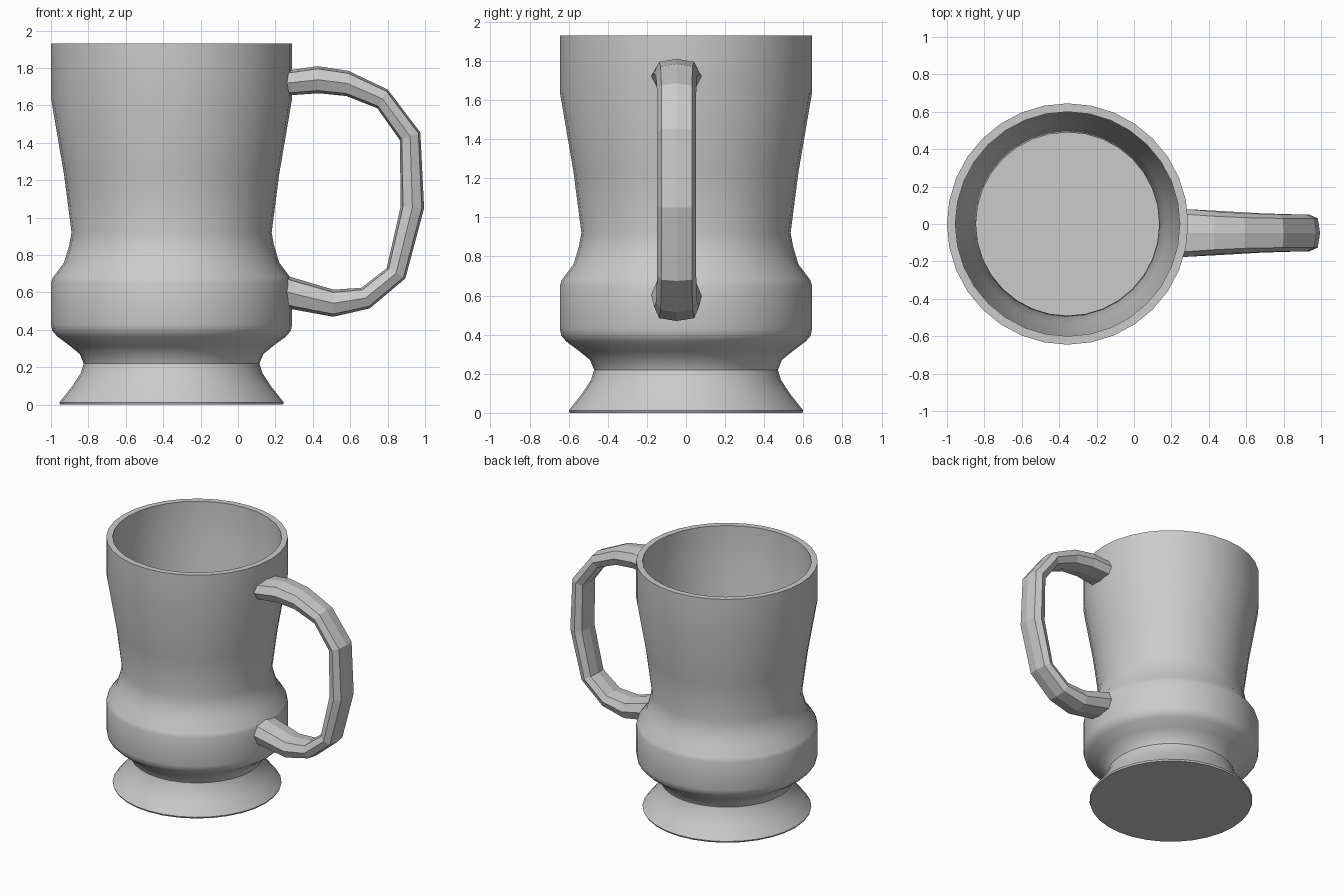
import bpy, bmesh, math
from mathutils import Vector

cube = bpy.data.objects.get("Cube")
if cube:
    bpy.data.objects.remove(cube, do_unlink=True)

grey = bpy.data.materials.new("plain grey")
grey.use_nodes = True
GREY = (0.6, 0.6, 0.6, 1)
grey.diffuse_color = GREY
grey.node_tree.nodes["Principled BSDF"].inputs["Base Color"].default_value = GREY

AXIS_X = -0.355   # centre of the cup
SIDES = 32


def loft(name, rings, cap_start=True, cap_end=True, smooth=None):
    """Skin a list of equal-sized point rings into one object."""
    bm = bmesh.new()
    loops = [[bm.verts.new(p) for p in ring] for ring in rings]
    n = len(loops[0])
    for a, b in zip(loops, loops[1:]):
        for i in range(n):
            j = (i + 1) % n
            bm.faces.new((a[i], a[j], b[j], b[i]))
    if cap_start:
        bm.faces.new(loops[0][::-1])
    if cap_end:
        bm.faces.new(loops[-1])
    bmesh.ops.recalc_face_normals(bm, faces=bm.faces)
    mesh = bpy.data.meshes.new(name)
    bm.to_mesh(mesh)
    bm.free()
    mesh.materials.append(grey)
    obj = bpy.data.objects.new(name, mesh)
    bpy.context.collection.objects.link(obj)
    if smooth:
        bpy.ops.object.select_all(action='DESELECT')
        obj.select_set(True)
        bpy.context.view_layer.objects.active = obj
        bpy.ops.object.shade_smooth_by_angle(angle=math.radians(smooth))
    return obj


def turned(name, profile, **kw):
    """Lathe a (radius, height) profile about the cup axis."""
    angles = [2 * math.pi * i / SIDES for i in range(SIDES)]
    return loft(name, [[(AXIS_X + r * math.cos(a), r * math.sin(a), z) for a in angles]
                       for r, z in profile], **kw)


# Cup: outside from the base up, over the rim, then down the inside to the floor
outer = [(0.47, 0.22), (0.49, 0.27), (0.545, 0.315), (0.612, 0.365), (0.638, 0.395),
         (0.645, 0.43), (0.645, 0.65), (0.635, 0.68), (0.575, 0.76), (0.548, 0.85),
         (0.535, 0.92), (0.575, 1.23), (0.645, 1.64), (0.645, 1.93)]
inner = [(r - 0.045, z) for r, z in reversed(outer) if z > 0.38]
turned("cup_body", outer + inner, smooth=38)

# Flared foot
turned("foot", [(0.595, 0.0), (0.60, 0.012), (0.53, 0.10), (0.485, 0.17), (0.47, 0.22)],
       cap_end=False, smooth=38)

# Handle: eight-sided section swept between outer and inner outlines (x, z, x, z, half width)
stations = [(0.255, 1.785, 0.255, 1.655, 0.13), (0.29, 1.79, 0.29, 1.655, 0.127),
            (0.425, 1.81, 0.43, 1.665, 0.115), (0.59, 1.785, 0.58, 1.65, 0.105),
            (0.80, 1.685, 0.745, 1.585, 0.10), (0.975, 1.455, 0.865, 1.415, 0.10),
            (0.995, 1.05, 0.87, 1.06, 0.10), (0.895, 0.675, 0.795, 0.73, 0.10),
            (0.705, 0.515, 0.66, 0.625, 0.105), (0.51, 0.47, 0.51, 0.615, 0.115),
            (0.29, 0.51, 0.29, 0.68, 0.127), (0.255, 0.52, 0.255, 0.69, 0.13)]
section = [(0, 1), (0.78, 0.8), (1, 0), (0.78, -0.8),
           (0, -1), (-0.78, -0.8), (-1, 0), (-0.78, 0.8)]
rings = []
for ox, oz, ix, iz, half in stations:
    out, inn = Vector((ox, -0.048, oz)), Vector((ix, -0.048, iz))
    mid, reach = (out + inn) / 2, (out - inn) / 2
    rings.append([mid + reach * v + Vector((0, half * u, 0)) for u, v in section])
loft("handle", rings)
